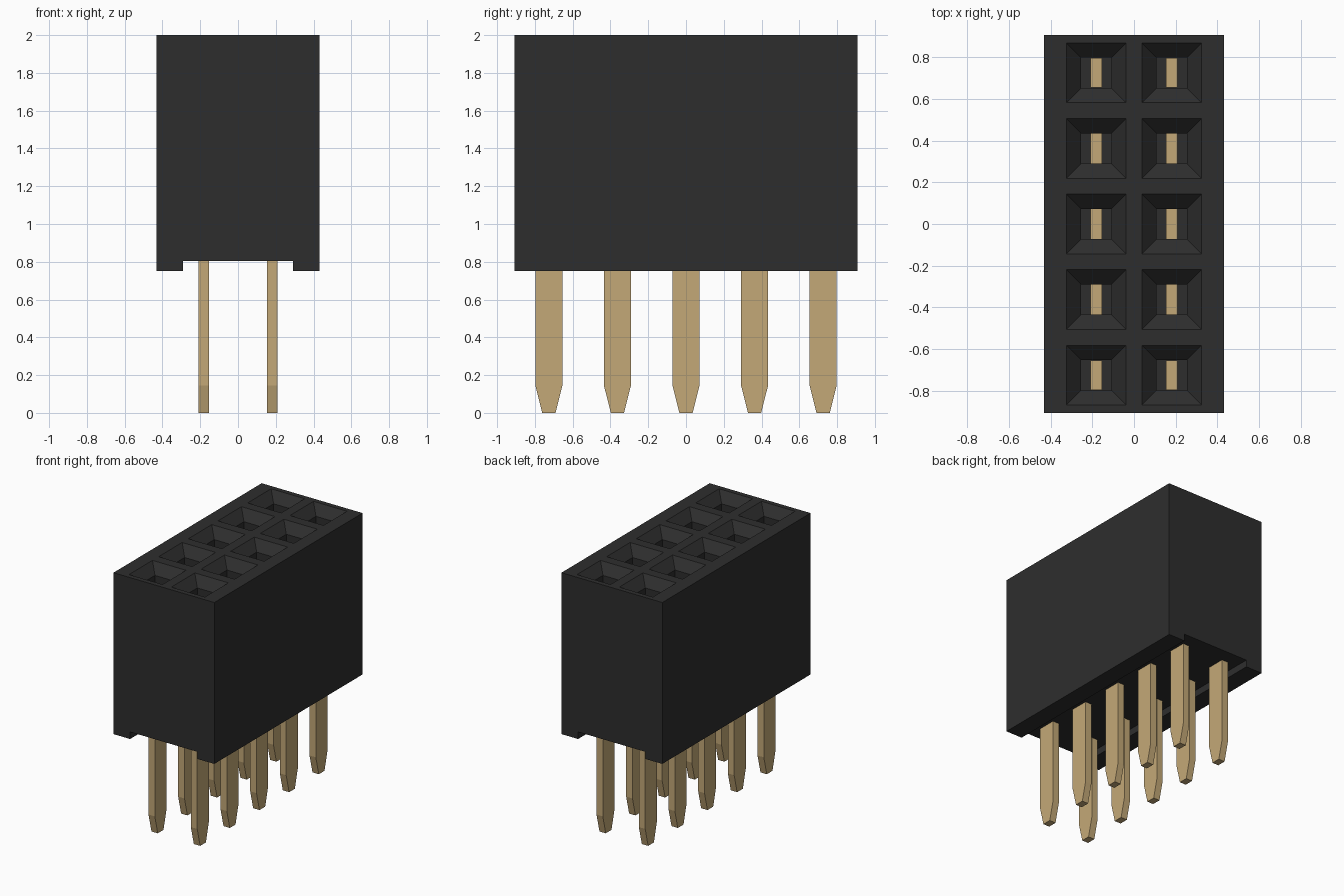
import bpy, bmesh

cube = bpy.data.objects.get("Cube")
if cube:
    bpy.data.objects.remove(cube, do_unlink=True)


def material(name, rgb, roughness, metallic=0.0):
    m = bpy.data.materials.new(name)
    m.use_nodes = True
    m.diffuse_color = (*rgb, 1)
    bsdf = m.node_tree.nodes["Principled BSDF"]
    bsdf.inputs["Base Color"].default_value = (*rgb, 1)
    bsdf.inputs["Roughness"].default_value = roughness
    bsdf.inputs["Metallic"].default_value = metallic
    return m


black = material("black plastic", (0.027, 0.027, 0.027), 0.6)
gold = material("pale gold metal", (0.55, 0.395, 0.185), 0.5)

HALF_X, HALF_Y = 0.432, 0.907
BASE, NOTCH_TOP, TOP = 0.75, 0.805, 2.0
PITCH = 0.363
COLUMNS = [-PITCH / 2, PITCH / 2]
ROWS = [PITCH * (i - 2) for i in range(5)]


def loft(bm, cx, cy, sections):
    """Closed stack of rectangles, each (z, half x, half y), from low to high."""
    rings = [[bm.verts.new((cx + sx * hx, cy + sy * hy, z))
              for sx, sy in ((-1, -1), (1, -1), (1, 1), (-1, 1))]
             for z, hx, hy in sections]
    bm.faces.new(rings[0][::-1])
    bm.faces.new(rings[-1])
    for low, high in zip(rings, rings[1:]):
        for i in range(4):
            j = (i + 1) % 4
            bm.faces.new((low[i], low[j], high[j], high[i]))


def make_object(name, bm, mat):
    bmesh.ops.recalc_face_normals(bm, faces=bm.faces)
    mesh = bpy.data.meshes.new(name)
    bm.to_mesh(mesh)
    bm.free()
    mesh.materials.append(mat)
    ob = bpy.data.objects.new(name, mesh)
    bpy.context.collection.objects.link(ob)
    return ob


# Housing: end profile with a channel underneath, extruded along y
bm = bmesh.new()
half = [(0.29, NOTCH_TOP), (0.29, BASE), (HALF_X, BASE), (HALF_X, TOP)]
profile = half + [(-x, z) for x, z in reversed(half)]
end = bm.faces.new([bm.verts.new((x, -HALF_Y, z)) for x, z in profile])
grown = bmesh.ops.extrude_face_region(bm, geom=[end], use_keep_orig=True)
bmesh.ops.translate(bm, vec=(0, 2 * HALF_Y, 0),
                    verts=[v for v in grown["geom"] if isinstance(v, bmesh.types.BMVert)])
housing = make_object("housing", bm, black)

# Sockets: square wells with a funnel mouth, cut from the top
MOUTH, WELL, FUNNEL = 0.1435, 0.0725, 0.07
over = 0.02
wide = MOUTH + over * (MOUTH - WELL) / FUNNEL
bm = bmesh.new()
for x in COLUMNS:
    for y in ROWS:
        loft(bm, x, y, [(0.95, WELL, WELL), (TOP - FUNNEL, WELL, WELL),
                        (TOP + over, wide, wide)])
cutter = make_object("socket_cutter", bm, black)
cutter.hide_render = True

cut = housing.modifiers.new("sockets", "BOOLEAN")
cut.operation = "DIFFERENCE"
cut.solver = "EXACT"
cut.object = cutter
bpy.context.view_layer.update()
evaluated = housing.evaluated_get(bpy.context.evaluated_depsgraph_get())
cut_mesh = bpy.data.meshes.new_from_object(evaluated)
housing.modifiers.clear()
housing.data = cut_mesh
bpy.data.objects.remove(cutter, do_unlink=True)

# Pins: flat blades with a tapered lower tip, rising into the wells
for c, x in enumerate(COLUMNS):
    for r, y in enumerate(ROWS):
        bm = bmesh.new()
        loft(bm, x, y, [(0, 0.027, 0.035), (0.145, 0.027, 0.0715),
                        (1.4, 0.027, 0.0715)])
        make_object(f"pin_{'right' if c == 0 else 'left'}_{r + 1}", bm, gold)
